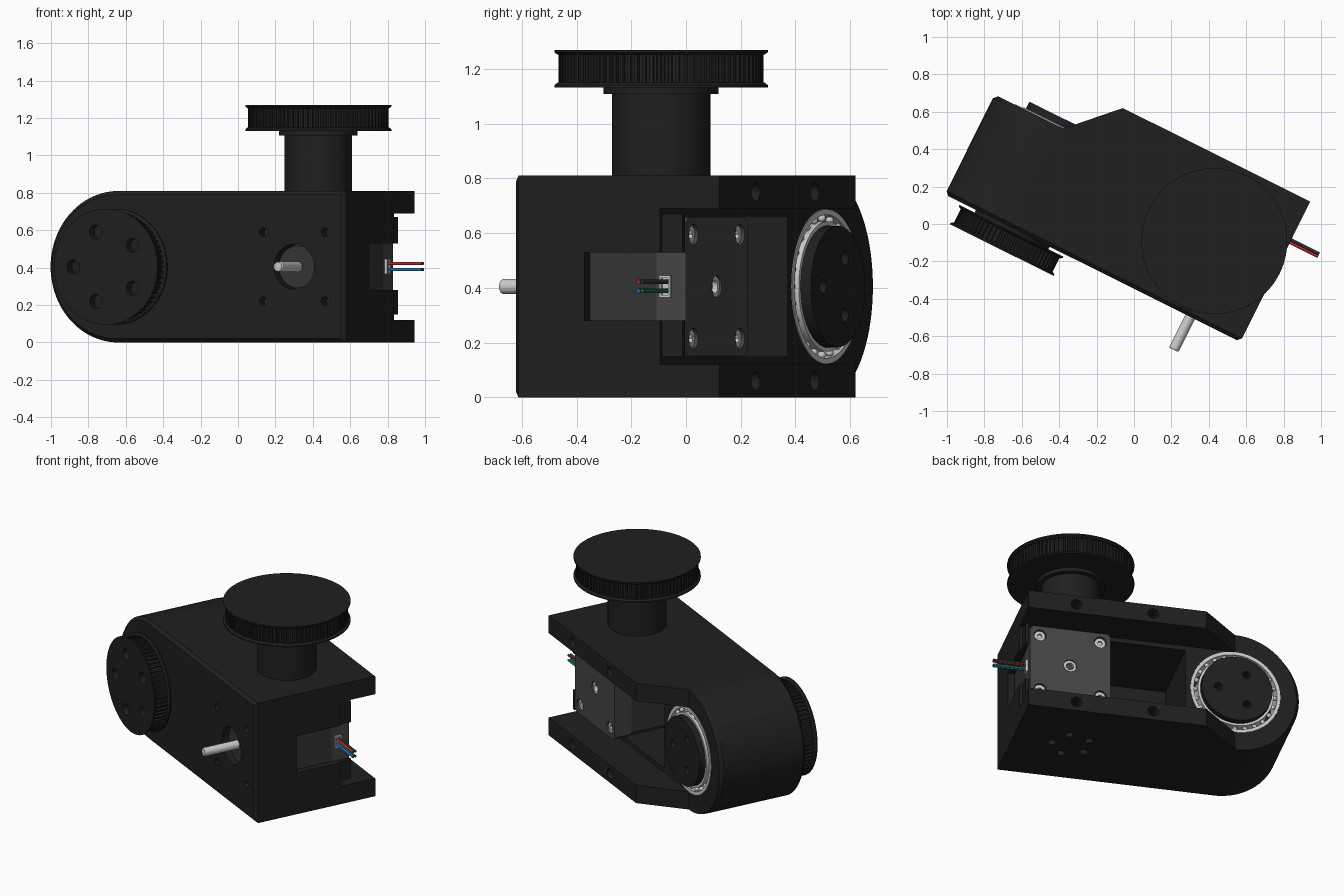
import bpy, bmesh
from math import sin, cos, pi, radians

if "Cube" in bpy.data.objects:
    bpy.data.objects.remove(bpy.data.objects["Cube"])

TILT = radians(-26.5)      # whole assembly is turned about z
NOSE = (-0.57, 0.405)      # pulley axis (u, z)
MOTOR = (0.49, 0.405)      # motor axis (u, z)
POST = (0.425, 0.11)       # upright pulley axis (u, v)


def mat(name, r, g, b):
    m = bpy.data.materials.new(name)
    m.diffuse_color = (r, g, b, 1)
    m.use_nodes = True
    m.node_tree.nodes["Principled BSDF"].inputs["Base Color"].default_value = m.diffuse_color
    return m


BLACK = mat("black", .014, .014, .014)
GREY = mat("motor_grey", .06, .06, .06)
DARK = mat("motor_dark", .035, .035, .035)
SILVER = mat("silver", .6, .6, .58)


# 2D outlines
def circle(c, r, n=64):
    return [(c[0] + r * cos(2 * pi * i / n), c[1] + r * sin(2 * pi * i / n)) for i in range(n)]


def rect(a0, a1, b0, b1):
    return [(a0, b0), (a1, b0), (a1, b1), (a0, b1)]


def gear(c, r, depth, teeth):
    pts = []
    for i in range(teeth):
        for f, rr in ((-.3, r), (.12, r), (.22, r - depth), (.6, r - depth)):
            t = 2 * pi * (i + f) / teeth
            pts.append((c[0] + rr * cos(t), c[1] + rr * sin(t)))
    return pts


def ring_pts(c, r, n, start=0.0):
    return [(c[0] + r * cos(start + 2 * pi * i / n), c[1] + r * sin(start + 2 * pi * i / n)) for i in range(n)]


# Skin a stack of outlines along an axis: outlines are (points, height)
def loft(name, outlines, axis, m=BLACK, closed=False):
    place = {'u': lambda a, b, h: (h, a, b), 'v': lambda a, b, h: (a, h, b),
             'z': lambda a, b, h: (a, b, h)}[axis]
    bm = bmesh.new()
    loops = [[bm.verts.new(place(a, b, h)) for a, b in pts] for pts, h in outlines]
    n = len(loops[0])
    pairs = list(zip(loops, loops[1:]))
    if closed:
        pairs.append((loops[-1], loops[0]))
    else:
        bm.faces.new(loops[0])
        bm.faces.new(loops[-1])
    for lo, hi in pairs:
        for i in range(n):
            j = (i + 1) % n
            bm.faces.new((lo[i], lo[j], hi[j], hi[i]))
    bmesh.ops.recalc_face_normals(bm, faces=bm.faces)
    me = bpy.data.meshes.new(name)
    bm.to_mesh(me)
    bm.free()
    me.materials.append(m)
    ob = bpy.data.objects.new(name, me)
    bpy.context.collection.objects.link(ob)
    return ob


def prism(name, pts, axis, h0, h1, m=BLACK):
    return loft(name, [(pts, h0), (pts, h1)], axis, m)


def tube(name, c, r0, r1, axis, h0, h1, m):
    a, b = circle(c, r0), circle(c, r1)
    return loft(name, [(a, h0), (b, h0), (b, h1), (a, h1)], axis, m, closed=True)


def cut(ob, pts, axis, h0, h1):
    c = prism("cutter", pts, axis, h0, h1)
    c.hide_render = True
    md = ob.modifiers.new("cut", 'BOOLEAN')
    md.operation, md.solver, md.object = 'DIFFERENCE', 'EXACT', c
    bpy.context.view_layer.objects.active = ob
    bpy.ops.object.modifier_apply(modifier=md.name)
    bpy.data.objects.remove(c)


# Toothed pulley with two chamfered flanges
def pulley(name, c, r, teeth, axis, h0, h1, lip):
    prism(name + "_teeth", gear(c, r - .015, .014, teeth), axis, h0 + lip, h1 - lip)
    out = []
    for tag, a, b in (("lower", h0, h0 + lip), ("upper", h1 - lip, h1)):
        in0, in1 = (0, .012) if tag == "lower" else (.012, 0)
        mid = (a + b) / 2
        out.append(loft(f"{name}_{tag}_flange", [(circle(c, r - in0, 96), a), (circle(c, r, 96), mid),
                                                 (circle(c, r - in1, 96), b)], axis))
    return out


# Housing block: rectangle with a half-round nose
def housing(inset, nose=0.0):
    r = .405 - inset
    arc = [(NOSE[0] - (r - nose) * cos(t), NOSE[1] + r * sin(t))
           for t in [pi / 2 - pi * i / 48 for i in range(49)]]
    return arc + [(.79 - inset, inset), (.79 - inset, .81 - inset)]


body = loft("housing", [(housing(.02), -.31), (housing(0), -.29),
                        (housing(0), .265), (housing(0, .02), .287)], 'v')
cut(body, rect(-.255, .747, .15, .66), 'v', -.24, .4)       # motor pocket
cut(body, circle(NOSE, .284), 'v', .1, .4)                  # bearing seat
cut(body, rect(-.02, .4, .28, .53), 'u', .7, .9)            # cable slot
cut(body, circle(MOTOR, .12), 'v', -.4, -.2)                # motor boss hole
for su in (-.185, .185):
    for sz in (-.185, .185):
        cut(body, circle((MOTOR[0] + su, MOTOR[1] + sz), .024, 20), 'v', -.4, -.2)
for p in ring_pts(POST, .12, 5):
    cut(body, circle(p, .026, 20), 'z', -.1, .08)

# Side flanges with tapered ends and screw holes
for name, z0 in (("lower_cheek", 0), ("upper_cheek", .69)):
    cheek = prism(name, [(-.567, .287), (.79, .287), (.79, .528), (-.33, .528)], 'z', z0, z0 + .12)
    for u in (.005, .488):
        cut(cheek, circle((u, z0 + .06), .034, 24), 'v', .42, .6)

# End lips beside the motor
prism("end_lip_lower", rect(.287, .37, .15, .28), 'u', .75, .772)
prism("end_lip_upper", rect(.287, .37, .53, .67), 'u', .75, .772)

# Nose pulley, hub and bearing
nose_flanges = pulley("nose_pulley", NOSE, .31, 64, 'v', -.44, -.325, .016)
prism("nose_spacer", circle(NOSE, .22), 'v', -.33, -.305)
teeth = bpy.data.objects["nose_pulley_teeth"]
for p in ring_pts(NOSE, .195, 5, pi):
    for ob in (nose_flanges[0], teeth):
        cut(ob, circle(p, .038, 24), 'v', -.5, -.38)
hub = prism("bearing_hub", circle(NOSE, .222), 'v', .11, .336)
for p in ring_pts(NOSE, .12, 3):
    cut(hub, circle(p, .026, 20), 'v', .27, .4)
tube("bearing_outer_race", NOSE, .262, .283, 'v', .12, .29, SILVER)
tube("bearing_inner_race", NOSE, .223, .238, 'v', .12, .295, SILVER)
bm = bmesh.new()
for a, b in ring_pts(NOSE, .25, 24):
    res = bmesh.ops.create_icosphere(bm, subdivisions=2, radius=.015)
    bmesh.ops.translate(bm, verts=res["verts"], vec=(a, .27, b))
me = bpy.data.meshes.new("bearing_balls")
bm.to_mesh(me)
bm.free()
me.materials.append(SILVER)
bpy.context.collection.objects.link(bpy.data.objects.new("bearing_balls", me))

# Upright post and its pulley
prism("post", circle(POST, .18), 'z', .80, 1.115)
prism("post_collar", circle(POST, .21), 'z', 1.108, 1.135)
pulley("post_pulley", POST, .39, 84, 'z', 1.132, 1.27, .018)


# Motor
def motor_outline(h, c):
    x, y = MOTOR
    return [(x + a, y + b) for a, b in ((h - c, -h), (h, c - h), (h, h - c), (h - c, h),
                                        (c - h, h), (-h, h - c), (-h, c - h), (c - h, -h))]


prism("motor_case", motor_outline(.253, .03), 'v', -.238, .25, DARK)
plate = prism("motor_end_cap", motor_outline(.253, .02), 'v', .25, .37, GREY)
cut(plate, circle(MOTOR, .04, 32), 'v', .34, .4)
tube("motor_rear_bearing", MOTOR, .024, .039, 'v', .335, .362, SILVER)
for su in (-.19, .19):
    for sz in (-.19, .19):
        p = (MOTOR[0] + su, MOTOR[1] + sz)
        cut(plate, circle(p, .038, 32), 'v', .335, .4)
        screw = prism("motor_screw", circle(p, .034, 32), 'v', .33, .358, SILVER)
        cut(screw, ring_pts(p, .016, 6), 'v', .345, .4)
prism("motor_boss", circle(MOTOR, .112), 'v', -.27, -.23, DARK)
shaft = circle(MOTOR, .028, 32)
loft("motor_shaft", [([(MOTOR[0] + (a - MOTOR[0]) * .85, MOTOR[1] + (b - MOTOR[1]) * .85) for a, b in shaft], -.507),
                     (shaft, -.50), (shaft, -.25)], 'v', SILVER)

# Cable socket and four wires
socket = prism("cable_socket", rect(.268, .312, .365, .446), 'u', .735, .758, SILVER)
cut(socket, rect(.276, .304, .374, .437), 'u', .748, .8)
for name, v, z, col in (("red", .283, .422, (.5, .02, .02)), ("black", .299, .422, (.03, .03, .03)),
                        ("blue", .283, .389, (.01, .15, .5)), ("green", .299, .389, (.01, .12, .06))):
    prism(name + "_wire", circle((v, z), .008, 12), 'u', .74, .958, mat(name, *col))

# Turn the assembly and shade curved faces smooth
bpy.ops.object.select_all(action='SELECT')
for ob in bpy.data.objects:
    ob.rotation_euler.z = TILT
bpy.context.view_layer.objects.active = body
bpy.ops.object.shade_smooth_by_angle(angle=radians(25))
